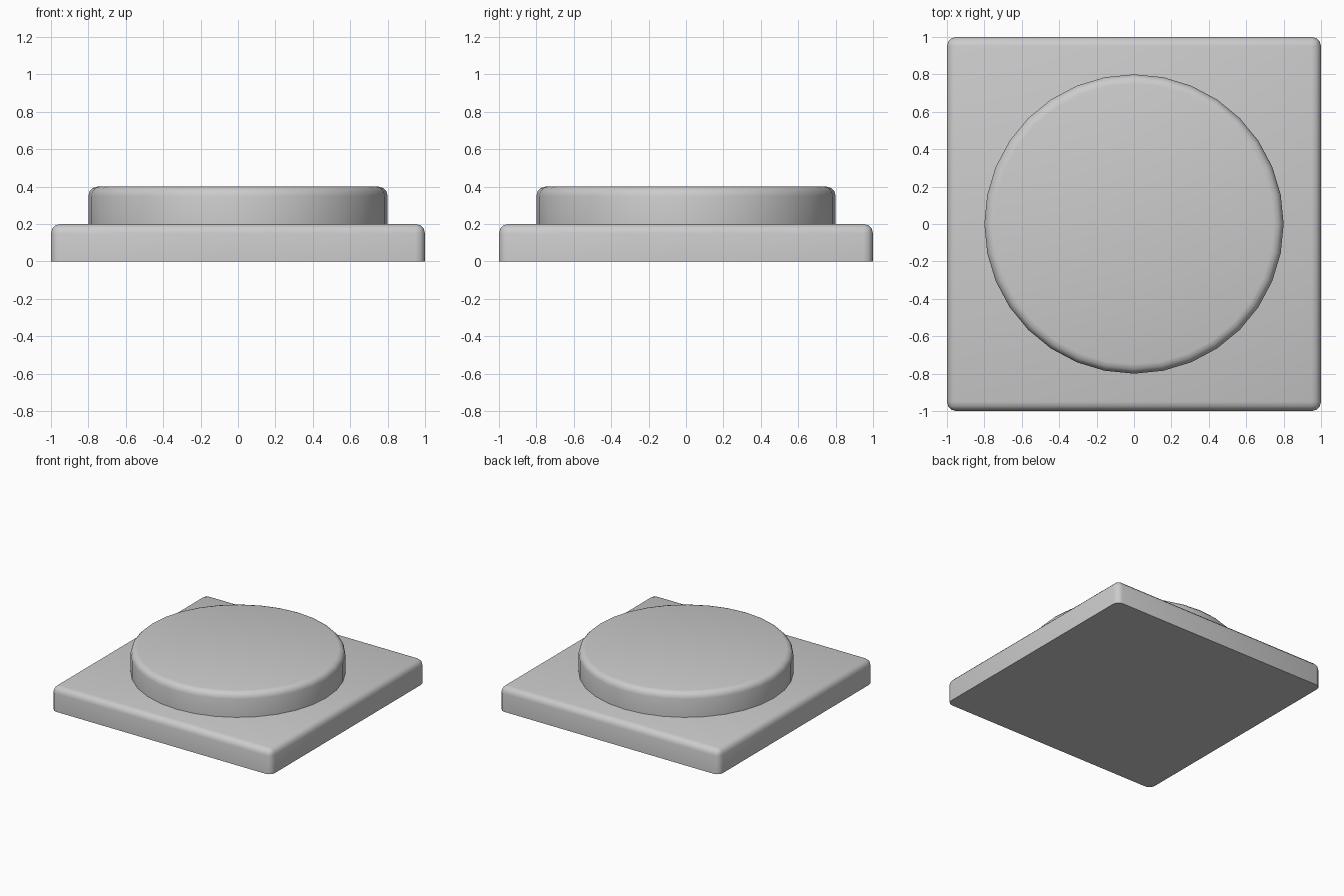
import bpy, bmesh

if "Cube" in bpy.data.objects:
    bpy.data.objects.remove(bpy.data.objects["Cube"])

grey = bpy.data.materials.new("light grey")
grey.diffuse_color = (0.6, 0.6, 0.6, 1)
grey.use_nodes = True
grey.node_tree.nodes["Principled BSDF"].inputs["Base Color"].default_value = grey.diffuse_color


def finish(name, bm, edges, width):
    """Round the chosen edges and turn the mesh into a smooth object."""
    bmesh.ops.bevel(bm, geom=edges, offset=width, segments=3, profile=0.5,
                    affect='EDGES', clamp_overlap=True)
    mesh = bpy.data.meshes.new(name)
    bm.to_mesh(mesh)
    bm.free()
    obj = bpy.data.objects.new(name, mesh)
    bpy.context.collection.objects.link(obj)
    mesh.materials.append(grey)
    bpy.ops.object.select_all(action='DESELECT')
    obj.select_set(True)
    bpy.context.view_layer.objects.active = obj
    bpy.ops.object.shade_smooth_by_angle(angle=0.7)


# Square base: rounded corners and top rim, sharp flat underside
bm = bmesh.new()
bmesh.ops.create_cube(bm, size=2)
for v in bm.verts:
    v.co.z = 0.2 if v.co.z > 0 else 0
finish("base_plate", bm,
       [e for e in bm.edges if any(v.co.z > 0.1 for v in e.verts)], 0.05)

# Round raised disc with a rounded top rim
bm = bmesh.new()
bmesh.ops.create_cone(bm, cap_ends=True, segments=32,
                      radius1=0.8, radius2=0.8, depth=0.2)
for v in bm.verts:
    v.co.z += 0.3
finish("round_disc", bm,
       [e for e in bm.edges if all(v.co.z > 0.35 for v in e.verts)], 0.05)
